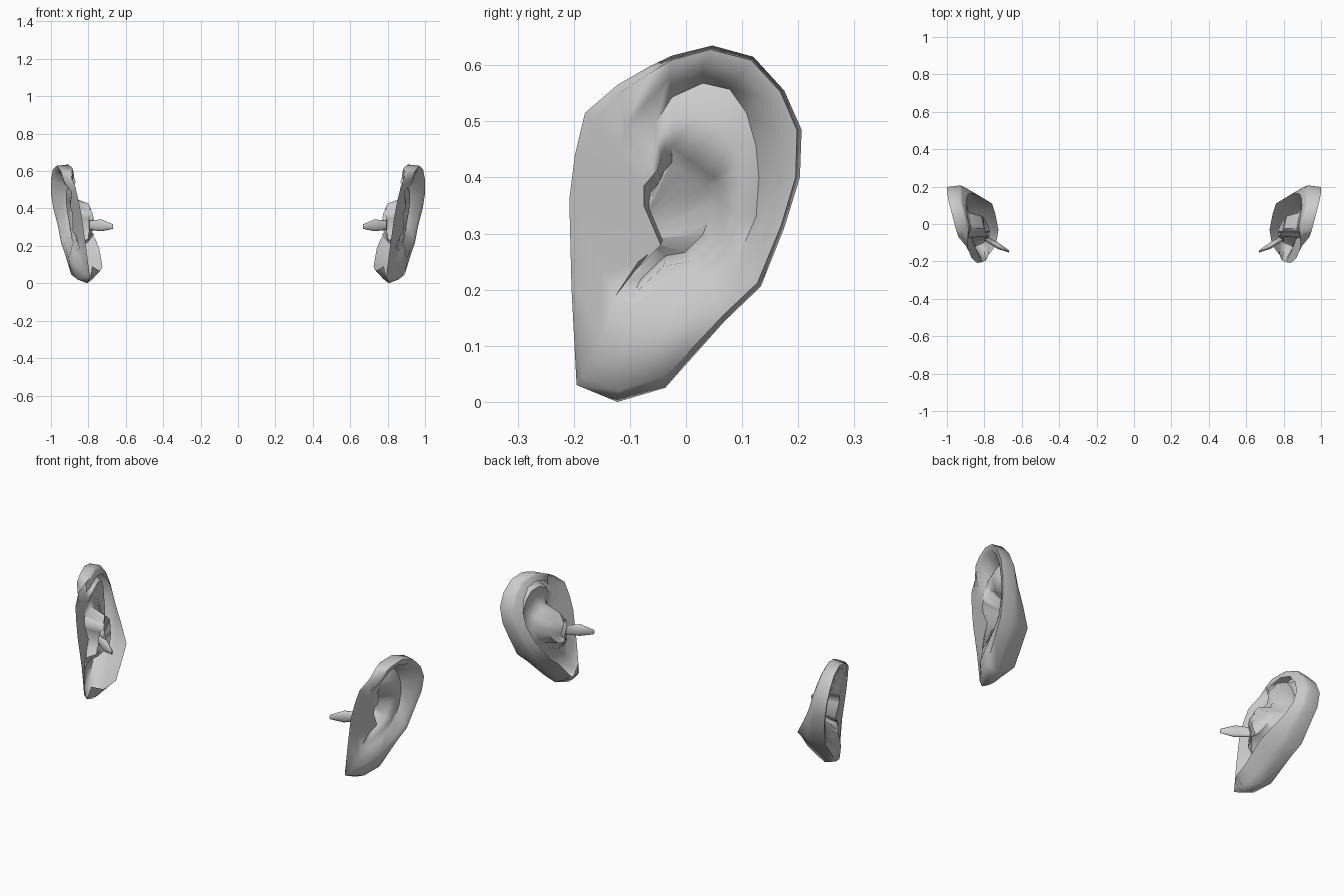
import bpy, math

if "Cube" in bpy.data.objects:
    bpy.data.objects.remove(bpy.data.objects["Cube"])

# Outlines in the side plane (y, z), 18 matching points each,
# running from the front of the lobe, up the back, over the top, down the front
OUTLINE = [(-.195, .03), (-.122, 0), (-.037, .025), (.07, .145), (.133, .205), (.175, .31),
           (.203, .40), (.206, .485), (.175, .555), (.12, .615), (.047, .635), (-.025, .617),
           (-.065, .598), (-.122, .565), (-.18, .515), (-.198, .44), (-.208, .36), (-.204, .2)]
HELIX = [(-.15, .11), (-.11, .10), (-.03, .13), (.05, .19), (.105, .24), (.148, .33),
         (.165, .40), (.165, .48), (.14, .545), (.10, .585), (.03, .60), (-.03, .578),
         (-.075, .53), (-.108, .49), (-.118, .45), (-.13, .41), (-.14, .34), (-.15, .23)]
SCAPHA = [(-.125, .19), (-.095, .172), (-.02, .19), (.04, .215), (.09, .25), (.125, .33),
          (.13, .40), (.125, .455), (.108, .515), (.078, .557), (.03, .568), (-.025, .543),
          (-.055, .495), (-.06, .45), (-.07, .42), (-.085, .39), (-.09, .35), (-.085, .25)]
CONCHA = [(-.12, .215), (-.095, .19), (-.04, .242), (.005, .25), (.045, .29), (.06, .33),
          (.062, .36), (.062, .39), (.05, .40), (.035, .41), (.005, .432), (-.025, .455),
          (-.043, .435), (-.05, .415), (-.062, .40), (-.075, .385), (-.075, .35), (-.045, .28)]
# how strongly the helix is rolled at each point, and extra fullness of lobe and helix root
ROLL = [0, .1, .3, .6, .8, 1, 1, 1, 1, .9, .85, .75, .5, .1, 0, 0, 0, 0]
BULGE = [.015, .04, .04, .02, .01, 0, 0, 0, 0, 0, .005, .015, .02, 0, 0, 0, 0, 0]
GROOVE = [0, 0, .01, .03, .045, .055, .06, .065, .075, .08, .08, .07, .04, .01, 0, 0, 0, 0]
# depth of the open back edge for points 0..12
BACK = [.03, .09, .136, .165, .175, .14, .115, .105, .095, .085, .075, .06, .03]
N = len(OUTLINE)


def mix(a, b, t):
    return [tuple(p + (q - p) * t for p, q in zip(u, v)) for u, v in zip(a, b)]


def place(ring, offset):
    """Put a side-plane outline on the tilted plane of the ear."""
    return [(.785 + .15 * z + .37 * (y + .2) + offset(k), y, z)
            for k, (y, z) in enumerate(ring)]


def edge_offset(k):
    return -.075 * ROLL[k]


def canal_ring(x, y, z, ry, rz):
    return [(x, y + ry * math.cos(a), z + rz * math.sin(a))
            for a in (math.radians(215 + 360 * k / N) for k in range(N))]


def build_ear():
    floor = [(-.025 + (y + .025) * .78, .325 + (z - .325) * .78) for y, z in CONCHA]
    rings = [
        place(OUTLINE, edge_offset),                                             # outer edge
        place(mix(OUTLINE, HELIX, .2), lambda k: BULGE[k] - .004 * ROLL[k]),     # rim crest
        place(HELIX, lambda k: BULGE[k] - .008 * ROLL[k]),                       # inner rim
        place(SCAPHA, lambda k: .5 * BULGE[k] - GROOVE[k]),                      # groove
        place(mix(SCAPHA, CONCHA, .45), lambda k: -.04 * ROLL[k]),               # inner ridge
        place(CONCHA, lambda k: -.055 * ROLL[k]),                                # bowl edge
        place(floor, lambda k: -.06 if k < 2 else -.115),                        # bowl floor
        canal_ring(.795, -.075, .31, .014, .024),                                # canal
        canal_ring(.73, -.115, .31, .018, .032),
        canal_ring(.668, -.147, .303, .006, .012),
    ]
    verts = [v for ring in rings for v in ring]
    faces = []
    for r in range(len(rings) - 1):
        for k in range(N):
            j = (k + 1) % N
            faces.append((r * N + k, r * N + j, (r + 1) * N + j, (r + 1) * N + k))
    last = (len(rings) - 1) * N
    faces.append(tuple(range(last, last + N)))

    # back shell: rolls from the outer edge towards the head, left open
    def bulge_offset(k):
        return edge_offset(k) - .4 * (BACK[k] + edge_offset(k))

    n = len(BACK)
    base, mid = len(verts), len(verts) + n
    back = mix(OUTLINE, SCAPHA, .38)[:3] + mix(OUTLINE, SCAPHA, .55)[3:n]
    verts += place(back, lambda k: -BACK[k])
    verts += place(mix(OUTLINE, SCAPHA, .13)[:n], bulge_offset)
    for k in range(n - 1):
        faces.append((base + k, base + k + 1, mid + k + 1, mid + k))
        faces.append((mid + k, mid + k + 1, k + 1, k))

    mesh = bpy.data.meshes.new("ear")
    mesh.from_pydata(verts, [], faces)
    ear = bpy.data.objects.new("ear_pair", mesh)
    bpy.context.collection.objects.link(ear)
    return ear


ear = build_ear()
bpy.context.view_layer.objects.active = ear
ear.select_set(True)
bpy.ops.object.shade_smooth_by_angle(angle=math.radians(75))

# opposite ear
mirror = ear.modifiers.new("mirror", 'MIRROR')
mirror.use_axis = (True, False, False)
mirror.use_mirror_merge = False
